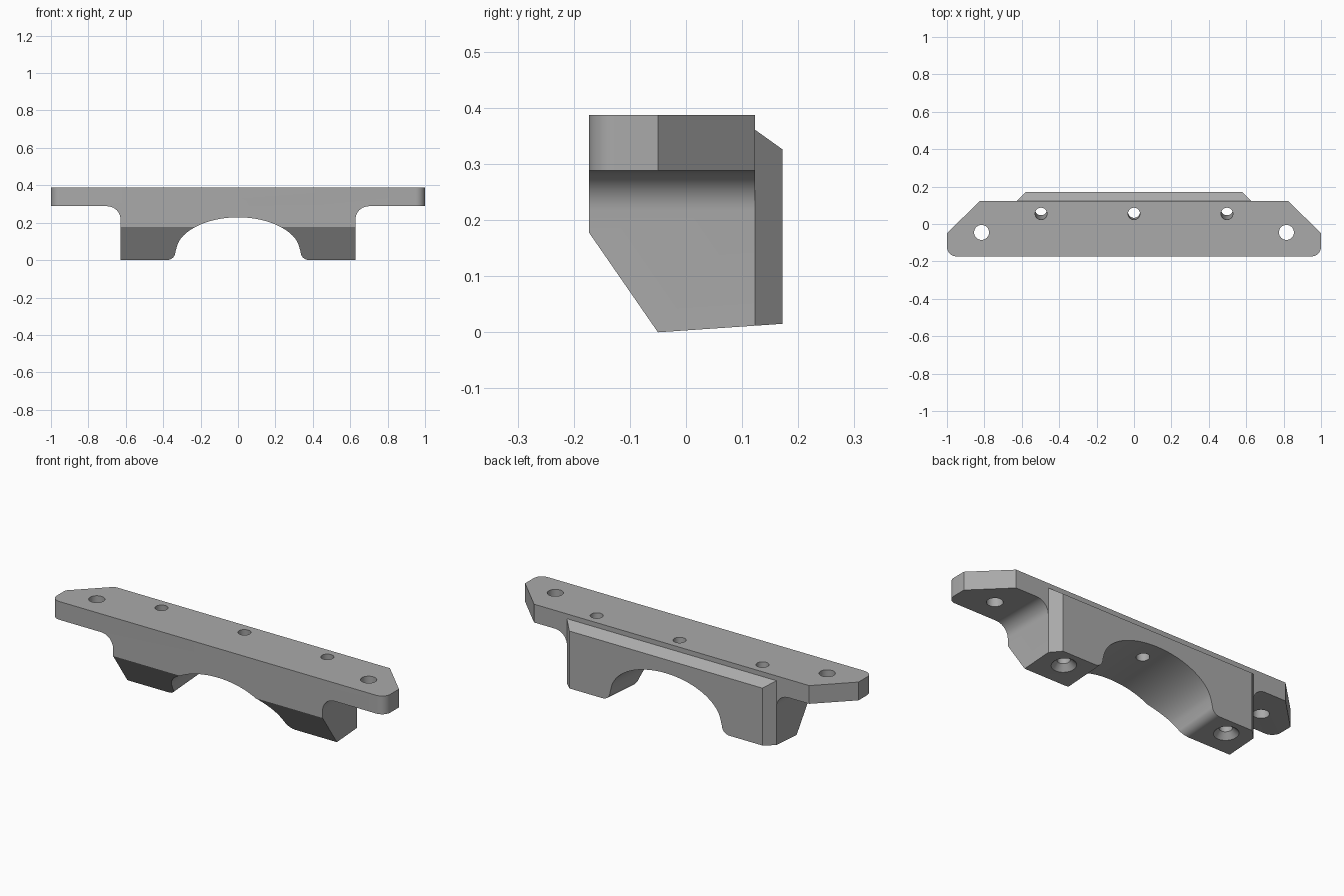
import bpy, bmesh, math
from mathutils import Matrix, Vector

if "Cube" in bpy.data.objects:
    bpy.data.objects.remove(bpy.data.objects["Cube"])

SLOPE = 0.068  # tilt of the underside, holes and arch

grey = bpy.data.materials.new("mid grey")
grey.diffuse_color = (0.4, 0.4, 0.4, 1)
grey.use_nodes = True
grey.node_tree.nodes["Principled BSDF"].inputs["Base Color"].default_value = grey.diffuse_color


def arc(cx, cz, rx, rz, a0, a1, n):
    steps = [math.radians(a0 + (a1 - a0) * i / n) for i in range(n + 1)]
    return [(cx + rx * math.cos(a), cz + rz * math.sin(a)) for a in steps]


def mirrored(half):
    """Close a right-hand outline with its mirror image."""
    return half + [(-x, v) for x, v in reversed(half)]


def prism(name, outline, place, lo, hi):
    """Extrude a 2D outline between lo and hi; place maps (u, v, w) to xyz."""
    bm = bmesh.new()
    a = [bm.verts.new(place(u, v, lo)) for u, v in outline]
    b = [bm.verts.new(place(u, v, hi)) for u, v in outline]
    bm.faces.new(a)
    bm.faces.new(b[::-1])
    for i in range(len(a)):
        j = (i + 1) % len(a)
        bm.faces.new((a[j], a[i], b[i], b[j]))
    return finish(name, bm)


def finish(name, bm):
    bmesh.ops.recalc_face_normals(bm, faces=bm.faces)
    mesh = bpy.data.meshes.new(name)
    bm.to_mesh(mesh)
    bm.free()
    mesh.materials.append(grey)
    ob = bpy.data.objects.new(name, mesh)
    bpy.context.collection.objects.link(ob)
    return ob


def cone(name, centre, r_low, r_high, depth, tilt=0.0):
    bm = bmesh.new()
    turn = Matrix.Rotation(tilt, 4, 'X')
    bmesh.ops.create_cone(bm, cap_ends=True, segments=40, radius1=r_low,
                          radius2=r_high, depth=depth,
                          matrix=Matrix.Translation(centre) @ turn)
    return finish(name, bm)


def cut(body, tool, op):
    mod = body.modifiers.new(tool.name, 'BOOLEAN')
    mod.operation, mod.solver, mod.object = op, 'EXACT', tool
    bpy.context.view_layer.objects.active = body
    bpy.ops.object.modifier_apply(modifier=mod.name)
    bpy.data.objects.remove(tool)


# Front outline: wide flange over a narrower block, with inner fillets
front = mirrored([(1.1, 0.45), (1.1, 0.288)]
                 + arc(0.70, 0.218, 0.072, 0.07, 90, 180, 10)
                 + [(0.628, -0.1)])
bracket = prism("bracket", front, lambda u, v, w: (u, w, v), -0.4, 0.4)

# Plan outline: rounded front corners, clipped rear corners, rear pad
plan = mirrored(arc(0.95, -0.123, 0.05, 0.05, -90, 0, 8)
                + [(1, -0.05), (0.825, 0.123), (0.628, 0.123), (0.579, 0.172)])
cut(bracket, prism("plan_trim", plan, lambda u, v, w: (u, v, w), -0.3, 0.6), 'INTERSECT')

# Side outline: chamfered front, sloped underside, sloped pad top
side = [(-0.173, 0.387), (-0.173, 0.178), (-0.05, 0), (0.172, 0.0151),
        (0.172, 0.326), (0.123, 0.361), (0.123, 0.387)]
# widen past the plan limits so that only the sloped edges trim
side[0], side[1] = (-0.2, 0.387), (-0.2, 0.217)
side[3], side[4] = (0.2, 0.017), (0.2, 0.306)
cut(bracket, prism("side_trim", side, lambda u, v, w: (w, u, v), -1.2, 1.2), 'INTERSECT')

# Arch through the underside, with rounded feet
arch = mirrored([(0.38, -0.1)] + arc(0.38, 0.045, 0.045, 0.045, -90, -180, 8)
                + arc(0, 0.05, 0.33, 0.187, 8, 89, 28))
cut(bracket, prism("arch_cut", arch,
                   lambda u, v, w: (u, w, v + SLOPE * (w + 0.05)), -0.4, 0.4), 'DIFFERENCE')

# Vertical end holes, tilted bolt holes and countersinks below
for x in (-0.815, 0.815):
    cut(bracket, cone("end_hole", (x, -0.045, 0.3), 0.04, 0.04, 1), 'DIFFERENCE')
tilt = math.atan(SLOPE)
for x in (-0.497, 0, 0.497):
    cut(bracket, cone("bolt_hole", (x, 0.055, 0.387), 0.032, 0.032, 1.2, tilt), 'DIFFERENCE')
for x in (-0.497, 0.497):
    cut(bracket, cone("countersink", (x, 0.081, 0.009), 0.088, 0.032, 0.06, tilt), 'DIFFERENCE')

bpy.ops.object.select_all(action='DESELECT')
bracket.select_set(True)
bpy.context.view_layer.objects.active = bracket
bpy.ops.object.shade_smooth_by_angle(angle=math.radians(25))
